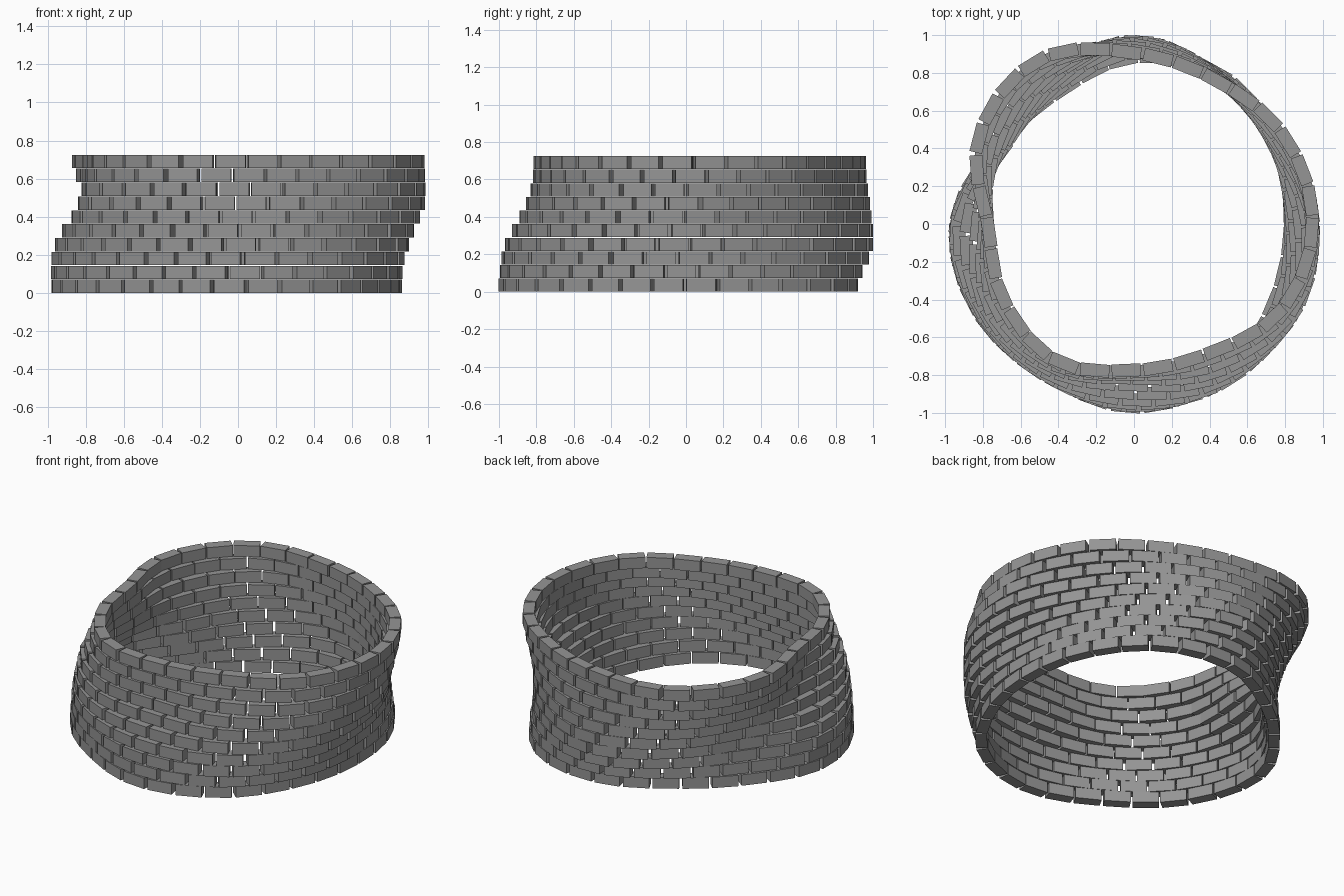
import bpy, bmesh, math
from mathutils import Matrix, Vector

if "Cube" in bpy.data.objects:
    bpy.data.objects.remove(bpy.data.objects["Cube"])

COURSES, BRICKS = 10, 33
LENGTH, DEPTH, HEIGHT, PITCH = 0.155, 0.068, 0.07, 0.0728

# Wall centre-line radius every 30 degrees, at courses 0, 3, 6 and 9
PROFILES = [
    [.825, .865, .91, .88, .805, .83, .94, .945, .92, .965, .93, .85],
    [.85, .85, .895, .96, .86, .80, .92, .93, .925, .93, .96, .935],
    [.94, .87, .885, .945, .93, .84, .79, .88, .87, .815, .895, .965],
    [.942, .92, .875, .905, 1.0, .94, .775, .795, .827, .773, .79, .90],
]


def cubic(a, b, c, d, t):
    return b + 0.5 * t * (c - a + t * (2*a - 5*b + 4*c - d + t * (3*(b - c) + d - a)))


def radius(angle, course):
    k = angle / math.radians(30)
    i = math.floor(k)
    r = [cubic(*[p[(i + j) % 12] for j in (-1, 0, 1, 2)], k - i) for p in PROFILES]
    s = course / 3
    n = min(int(s), 2)
    return cubic(r[max(n - 1, 0)], r[n], r[n + 1], r[min(n + 2, 3)], s - n)


def course_path(course, steps=1440):
    pts, dist = [], [0.0]
    for i in range(steps + 1):
        a = -math.pi / 2 + 2 * math.pi * i / steps
        r = radius(a, course)
        pts.append(Vector((r * math.cos(a), r * math.sin(a), 0)))
        if i:
            dist.append(dist[-1] + (pts[i] - pts[i - 1]).length)
    return pts, dist


# Dark grey brick material
brick = bpy.data.materials.new("dark_brick")
brick.diffuse_color = (0.3, 0.3, 0.3, 1)
brick.use_nodes = True
brick.node_tree.nodes["Principled BSDF"].inputs["Base Color"].default_value = brick.diffuse_color

# One ring of evenly spaced bricks per course, joints staggered
for course in range(COURSES):
    pts, dist = course_path(course)
    total = dist[-1]
    step = total / BRICKS
    bm = bmesh.new()
    for b in range(BRICKS):
        target = (b * step + (course % 2) * step / 2 - 0.045 - 0.009 * course) % total
        i = next(k for k, d in enumerate(dist) if d >= target)
        tangent = pts[(i + 8) % 1440] - pts[(i - 8) % 1440]
        turn = math.atan2(tangent.y, tangent.x)
        place = (Matrix.Translation((pts[i].x, pts[i].y, course * PITCH + HEIGHT / 2))
                 @ Matrix.Rotation(turn, 4, 'Z')
                 @ Matrix.Diagonal((LENGTH, DEPTH, HEIGHT, 1)))
        bmesh.ops.create_cube(bm, size=1, matrix=place)
    mesh = bpy.data.meshes.new(f"brick_course_{course + 1}")
    bm.to_mesh(mesh)
    bm.free()
    mesh.materials.append(brick)
    bpy.context.collection.objects.link(bpy.data.objects.new(mesh.name, mesh))
